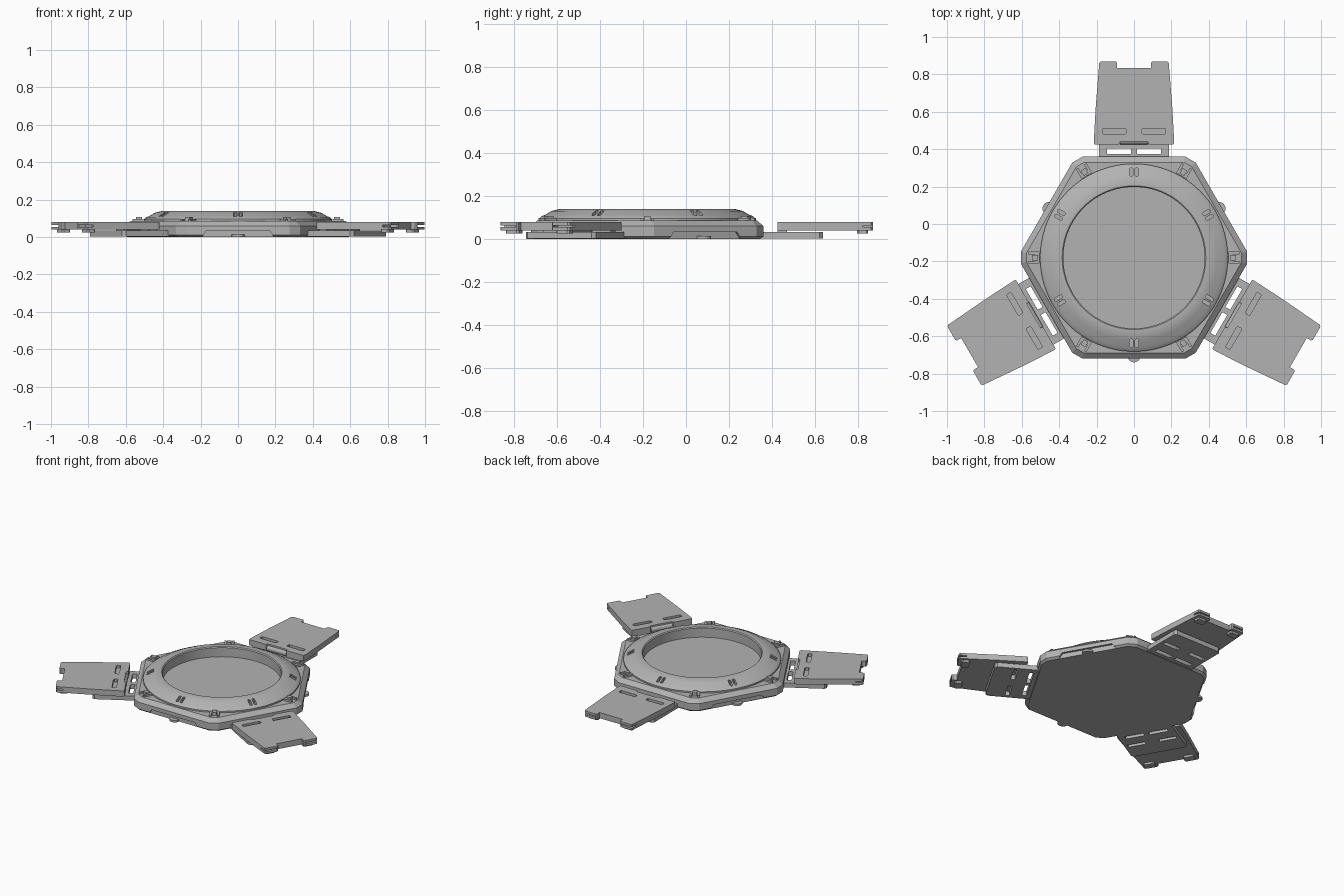
import bpy, bmesh, math
from mathutils import Matrix, Vector

if "Cube" in bpy.data.objects:
    bpy.data.objects.remove(bpy.data.objects["Cube"], do_unlink=True)

grey = bpy.data.materials.new("matte_grey")
grey.use_nodes = True
grey.diffuse_color = (0.45, 0.45, 0.45, 1)
grey.node_tree.nodes["Principled BSDF"].inputs["Base Color"].default_value = (0.45, 0.45, 0.45, 1)

CENTRE = Matrix.Translation((0, -0.18, 0))


def loft(bm, rings):
    """Skin a stack of equal-length point rings and cap both ends."""
    loops = [[bm.verts.new(p) for p in ring] for ring in rings]
    n = len(loops[0])
    for a, b in zip(loops, loops[1:]):
        for i in range(n):
            j = (i + 1) % n
            bm.faces.new((a[i], a[j], b[j], b[i]))
    bm.faces.new(loops[0][::-1])
    bm.faces.new(loops[-1])


def prism(bm, outline, z0, z1, turn=0):
    """Upright prism; the outline's +y points outwards at zero turn."""
    rot = Matrix.Rotation(math.radians(turn), 4, 'Z')
    loft(bm, [[rot @ Vector((x, y, z)) for x, y in outline] for z in (z0, z1)])


def rect(x, y0, y1, half):
    return [(x - half, y0), (x + half, y0), (x + half, y1), (x - half, y1)]


def pill(x, y0, y1, half, c):
    """Rectangle with clipped corners."""
    a, b = x - half, x + half
    return [(a + c, y0), (b - c, y0), (b, y0 + c), (b, y1 - c),
            (b - c, y1), (a + c, y1), (a, y1 - c), (a, y0 + c)]


def finish(name, bm, turn=0, cutter=None, smooth=False):
    """Make an object from bm, subtract the cutter mesh and place it."""
    bmesh.ops.recalc_face_normals(bm, faces=bm.faces)
    mesh = bpy.data.meshes.new(name)
    bm.to_mesh(mesh)
    bm.free()
    obj = bpy.data.objects.new(name, mesh)
    bpy.context.collection.objects.link(obj)
    if cutter:
        tool = finish(name + "_cutter", cutter)
        tool.matrix_world = Matrix.Identity(4)
        tool.hide_render = True
        mod = obj.modifiers.new("cut", 'BOOLEAN')
        mod.operation, mod.solver, mod.object = 'DIFFERENCE', 'EXACT', tool
        bpy.context.view_layer.update()
        deps = bpy.context.evaluated_depsgraph_get()
        cut = bpy.data.meshes.new_from_object(obj.evaluated_get(deps))
        obj.modifiers.clear()
        obj.data = cut
        bpy.data.objects.remove(tool, do_unlink=True)
    obj.data.materials.clear()
    obj.data.materials.append(grey)
    obj.matrix_world = CENTRE @ Matrix.Rotation(math.radians(turn), 4, 'Z')
    if smooth:
        bpy.ops.object.select_all(action='DESELECT')
        obj.select_set(True)
        bpy.context.view_layer.objects.active = obj
        bpy.ops.object.shade_smooth_by_angle(angle=math.radians(25))
    return obj


def hexagon(inset, z):
    """Hexagon with clipped corners, flat sides facing +y and -y."""
    side, tip = 0.54 - inset, 0.605 - inset
    w = (side / math.cos(math.pi / 6) - tip) * math.sqrt(3)
    return [Matrix.Rotation(k * math.pi / 3, 3, 'Z') @ Vector((tip, s * w, z))
            for k in range(6) for s in (-1, 1)]


def circle(r, n=96):
    return [(r * math.cos(math.tau * i / n), r * math.sin(math.tau * i / n)) for i in range(n)]


# Base tray: chamfered hexagon with a round well and three side recesses
bm = bmesh.new()
loft(bm, [hexagon(i, z) for i, z in ((0.015, 0), (0, 0.012), (0, 0.06), (0.03, 0.086))])
cut = bmesh.new()
prism(cut, circle(0.385), 0.07, 0.2)
for turn in (60, 180, 300):
    rot = Matrix.Rotation(math.radians(turn), 4, 'Z')
    loft(cut, [[rot @ Vector((x, y, z)) for x, z in
                ((-0.2, -0.01), (0.2, -0.01), (0.17, 0.033), (-0.17, 0.033))]
               for y in (0.525, 0.6)])
finish("base_tray", bm, cutter=cut)

# Bezel ring: revolved profile with paired slots
profile = [(0.378, 0.066), (0.378, 0.134), (0.384, 0.14), (0.405, 0.14), (0.445, 0.13),
           (0.475, 0.112), (0.49, 0.107), (0.502, 0.096), (0.502, 0.078), (0.45, 0.066)]
bm = bmesh.new()
loops = [[bm.verts.new((x, y, z)) for x, y in circle(r)] for r, z in profile]
for a, b in zip(loops, loops[1:] + loops[:1]):
    for i in range(96):
        j = (i + 1) % 96
        bm.faces.new((a[i], a[j], b[j], b[i]))
cut = bmesh.new()
for k in range(6):
    for x in (-0.015, 0.015):
        prism(cut, pill(x, 0.435, 0.48, 0.009, 0.005), 0.1, 0.2, 60 * k)
finish("bezel_ring", bm, cutter=cut, smooth=True)

# Corner clips: U-shaped catch around a small stud
bm = bmesh.new()
for k in range(6):
    turn = 30 + 60 * k
    prism(bm, [(-0.032, 0.505), (0.032, 0.505), (0.032, 0.565), (0.018, 0.565),
               (0.018, 0.53), (-0.018, 0.53), (-0.018, 0.565), (-0.032, 0.565)],
          0.08, 0.098, turn)
    prism(bm, rect(0, 0.512, 0.545, 0.014), 0.08, 0.108, turn)
finish("corner_clips", bm)

# Thumb tabs under the three free sides
bm = bmesh.new()
for turn in (60, 180, 300):
    prism(bm, [(0.035 * math.cos(a), 0.525 + 0.035 * math.sin(a))
               for a in (i * math.pi / 8 for i in range(9))], 0, 0.014, turn)
finish("thumb_tabs", bm)

for name, turn in (("back", 0), ("right", 120), ("left", 240)):
    # Bracket plate sliding out from beneath the tray
    bm = bmesh.new()
    prism(bm, pill(0, 0.5, 0.815, 0.187, 0.015), 0.002, 0.034)
    cut = bmesh.new()
    for s in (-1, 1):
        prism(cut, rect(s * 0.08, 0.555, 0.585, 0.064), -0.1, 0.1)
        prism(cut, rect(s * 0.105, 0.662, 0.69, 0.06), -0.1, 0.1)
    finish(name + "_bracket", bm, turn, cut)

    # Tapered panel with an end notch, two pockets and slit tabs
    half = [(0.09, 1.015), (0.09, 1.04), (0.097, 1.048), (0.178, 1.048), (0.186, 1.04),
            (0.205, 0.8), (0.215, 0.62), (0.212, 0.606), (0.08, 0.606), (0.075, 0.62)]
    bm = bmesh.new()
    prism(bm, half + [(-x, y) for x, y in reversed(half)], 0.04, 0.08)
    cut = bmesh.new()
    for s in (-1, 1):
        prism(cut, pill(s * 0.105, 0.662, 0.69, 0.064, 0.005), 0.06, 0.1)
        prism(cut, rect(s * 0.16, 1.0, 1.1, 0.06), 0.055, 0.064)
    finish(name + "_panel", bm, turn, cut)

    # Hinge barrel and spacers joining bracket to panel
    bm = bmesh.new()
    ring = [(0.625 + 0.02 * math.cos(a), 0.05 + 0.02 * math.sin(a))
            for a in (i * math.tau / 16 for i in range(16))]
    loft(bm, [[Vector((x, y, z)) for y, z in ring] for x in (-0.075, 0.075)])
    for s in (-1, 1):
        prism(bm, rect(s * 0.13, 0.606, 0.65, 0.05), 0.03, 0.045)
    finish(name + "_hinge", bm, turn, smooth=True)

    # Small feet beneath the panel tip
    bm = bmesh.new()
    for s in (-1, 1):
        prism(bm, pill(s * 0.135, 0.975, 1.025, 0.035, 0.008), 0.025, 0.045)
    finish(name + "_feet", bm, turn)
